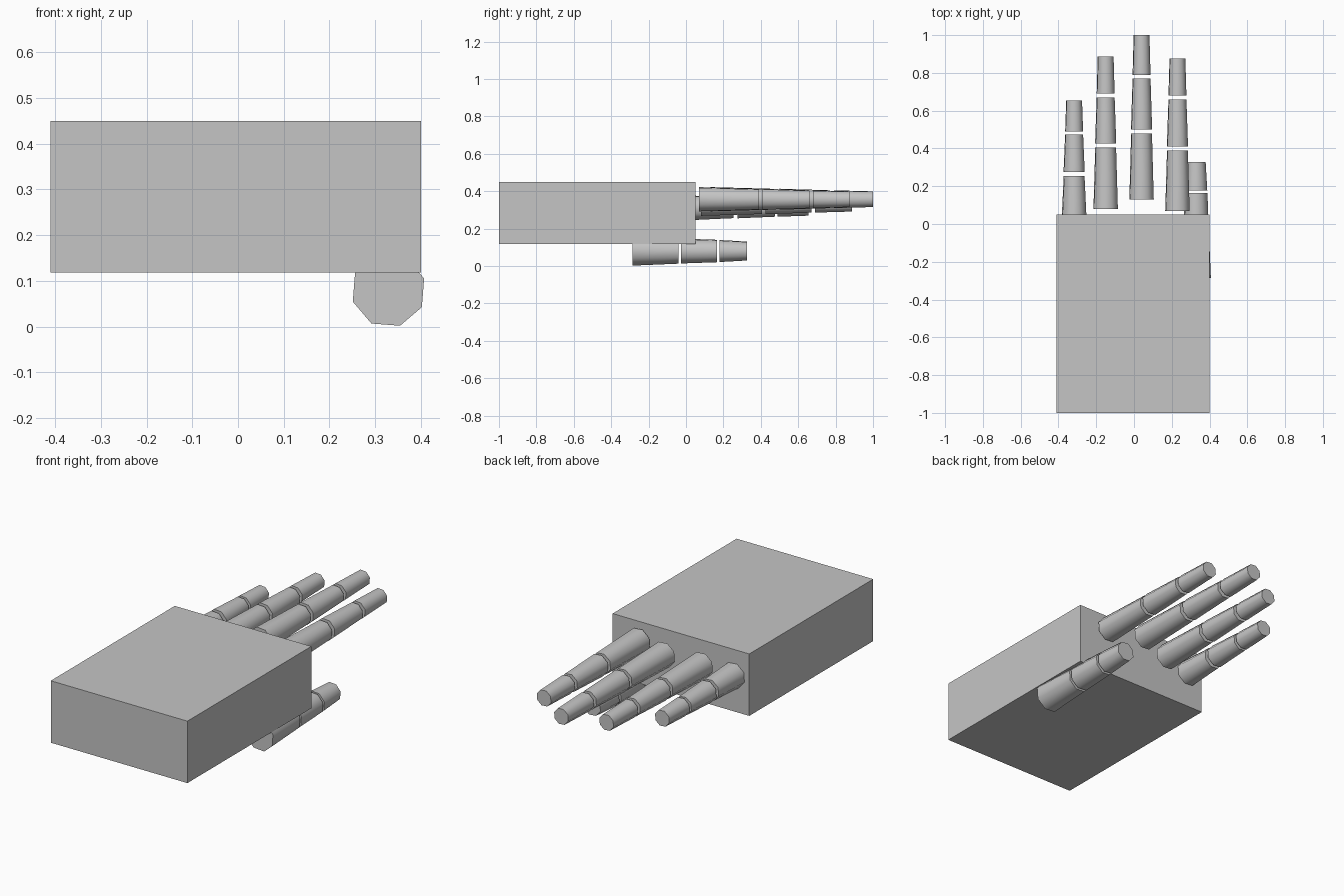
import bpy
import math
from mathutils import Matrix

cube = bpy.data.objects.get("Cube")
if cube:
    bpy.data.objects.remove(cube, do_unlink=True)

# One plain grey for the whole hand
grey = bpy.data.materials.new("plain grey")
grey.use_nodes = True
colour = (0.56, 0.56, 0.56, 1.0)
grey.diffuse_color = colour
grey.node_tree.nodes["Principled BSDF"].inputs["Base Color"].default_value = colour


def bone(name, x, z, y0, y1, r0, r1):
    """Tapered eight-sided segment running along +y."""
    bpy.ops.mesh.primitive_cone_add(vertices=8, radius1=r0, radius2=r1, depth=y1 - y0)
    ob = bpy.context.object
    ob.name = name
    # Lay the cone along y, with a vertex 18 degrees above +x
    first = min(ob.data.vertices, key=lambda v: abs(math.atan2(v.co.y, v.co.x)))
    spin = math.radians(-18) - math.atan2(first.co.y, first.co.x)
    ob.data.transform(Matrix.Rotation(-math.pi / 2, 4, 'X') @ Matrix.Rotation(spin, 4, 'Z'))
    ob.location = (x, (y0 + y1) / 2, z)
    ob.data.materials.append(grey)
    bpy.ops.object.shade_smooth_by_angle(angle=math.radians(60))


# Palm block
bpy.ops.mesh.primitive_cube_add(size=1, location=(-0.005, -0.475, 0.284))
palm = bpy.context.object
palm.name = "palm"
palm.scale = (0.81, 1.05, 0.332)
bpy.ops.object.transform_apply(location=False, rotation=False, scale=True)
palm.data.materials.append(grey)

# Radii at both ends of the three bones
FINGER = ((0.068, 0.058), (0.059, 0.050), (0.050, 0.044))
THUMB = ((0.082, 0.071), (0.070, 0.063), (0.062, 0.053))

# Digits: name, x, z, start and end of each bone, radii
digits = (
    ("index_finger", 0.23, 0.357, ((0.07, 0.39), (0.41, 0.66), (0.68, 0.875)), FINGER),
    ("middle_finger", 0.04, 0.357, ((0.13, 0.48), (0.50, 0.77), (0.79, 1.0)), FINGER),
    ("ring_finger", -0.15, 0.333, ((0.08, 0.405), (0.425, 0.67), (0.69, 0.888)), FINGER),
    ("little_finger", -0.317, 0.311, ((0.05, 0.255), (0.275, 0.475), (0.49, 0.655)), FINGER),
    ("thumb", 0.329, 0.080, ((-0.285, -0.04), (-0.028, 0.165), (0.178, 0.327)), THUMB),
)
for name, x, z, spans, radii in digits:
    for part, (y0, y1), (r0, r1) in zip(("base", "middle", "tip"), spans, radii):
        bone(f"{name}_{part}", x, z, y0, y1, r0, r1)
